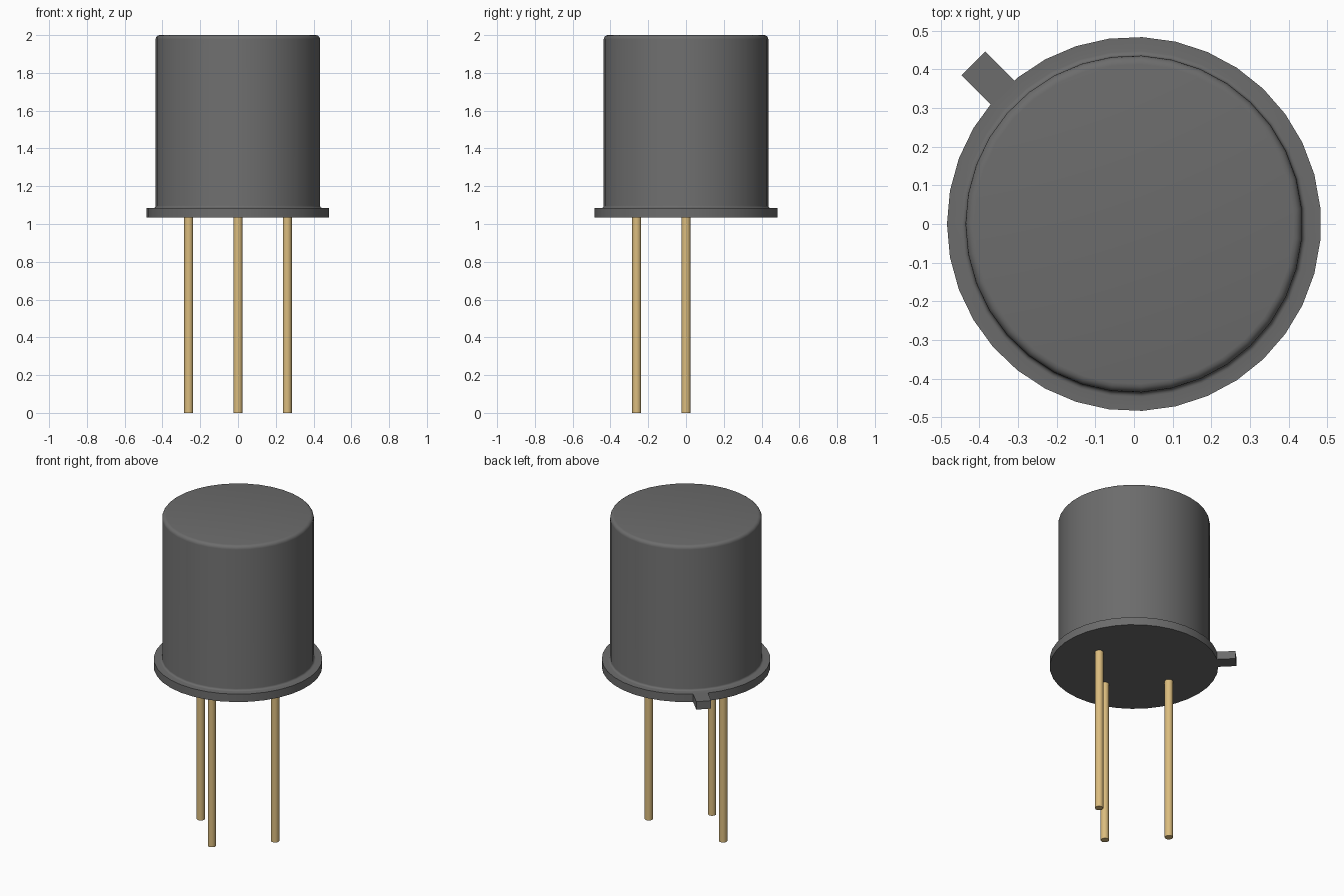
import bpy, bmesh
from math import sin, cos, pi, radians
from mathutils import Matrix

cube = bpy.data.objects.get("Cube")
if cube:
    bpy.data.objects.remove(cube, do_unlink=True)


def material(name, color):
    mat = bpy.data.materials.new(name)
    mat.use_nodes = True
    mat.diffuse_color = color
    mat.node_tree.nodes["Principled BSDF"].inputs["Base Color"].default_value = color
    return mat


def finish(bm, name, mat, smooth=True):
    bmesh.ops.recalc_face_normals(bm, faces=bm.faces)
    mesh = bpy.data.meshes.new(name)
    bm.to_mesh(mesh)
    bm.free()
    mesh.materials.append(mat)
    obj = bpy.data.objects.new(name, mesh)
    bpy.context.collection.objects.link(obj)
    if smooth:
        bpy.ops.object.select_all(action="DESELECT")
        obj.select_set(True)
        bpy.context.view_layer.objects.active = obj
        bpy.ops.object.shade_smooth_by_angle(angle=radians(30))
    return obj


def lathe(name, profile, sides, mat, center=(0, 0)):
    """Revolve (radius, z) points about a vertical axis, capping both ends."""
    bm = bmesh.new()
    rings = []
    for r, z in profile:
        angles = [pi + 2 * pi * i / sides for i in range(sides)]
        rings.append([bm.verts.new((center[0] + r * cos(a), center[1] + r * sin(a), z))
                      for a in angles])
    for low, high in zip(rings, rings[1:]):
        for i in range(sides):
            j = (i + 1) % sides
            bm.faces.new((low[i], low[j], high[j], high[i]))
    bm.faces.new(rings[0][::-1])
    bm.faces.new(rings[-1])
    return finish(bm, name, mat)


def arc(r, z, radius, start, end, steps=4):
    return [(r + radius * cos(a), z + radius * sin(a))
            for a in (radians(start + (end - start) * i / steps) for i in range(steps + 1))]


grey = material("dark grey metal", (0.15, 0.15, 0.15, 1))
gold = material("pale gold", (0.709, 0.504, 0.209, 1))

BASE, RIM_TOP, TOP = 1.035, 1.085, 2.0
RIM_R, CAN_R = 0.484, 0.436
FILLET, ROUND = 0.012, 0.022

# Can with flange, small foot fillet and rounded top edge
profile = [(RIM_R, BASE), (RIM_R, RIM_TOP)]
profile += arc(CAN_R + FILLET, RIM_TOP + FILLET, FILLET, 270, 180)
profile += arc(CAN_R - ROUND, TOP - ROUND, ROUND, 0, 90)
lathe("can_and_flange", profile, 35, grey)

# Locating tab, pointing to the back at the model's right
inner, outer, width = 0.46, 0.588, 0.087
bm = bmesh.new()
bmesh.ops.create_cube(bm, size=1, matrix=(
    Matrix.Rotation(radians(135), 4, "Z")
    @ Matrix.Translation(((inner + outer) / 2, 0, (BASE + RIM_TOP) / 2))
    @ Matrix.Diagonal((outer - inner, width, RIM_TOP - BASE, 1))))
finish(bm, "locating_tab", grey, smooth=False)

# Three wire leads
PITCH, LEAD_R = 0.261, 0.024
for name, pos in (("right_lead", (-PITCH, 0)), ("left_lead", (PITCH, 0)),
                  ("front_lead", (0, -PITCH))):
    lathe(name, [(LEAD_R, 0), (LEAD_R, BASE + 0.005)], 16, gold, pos)
